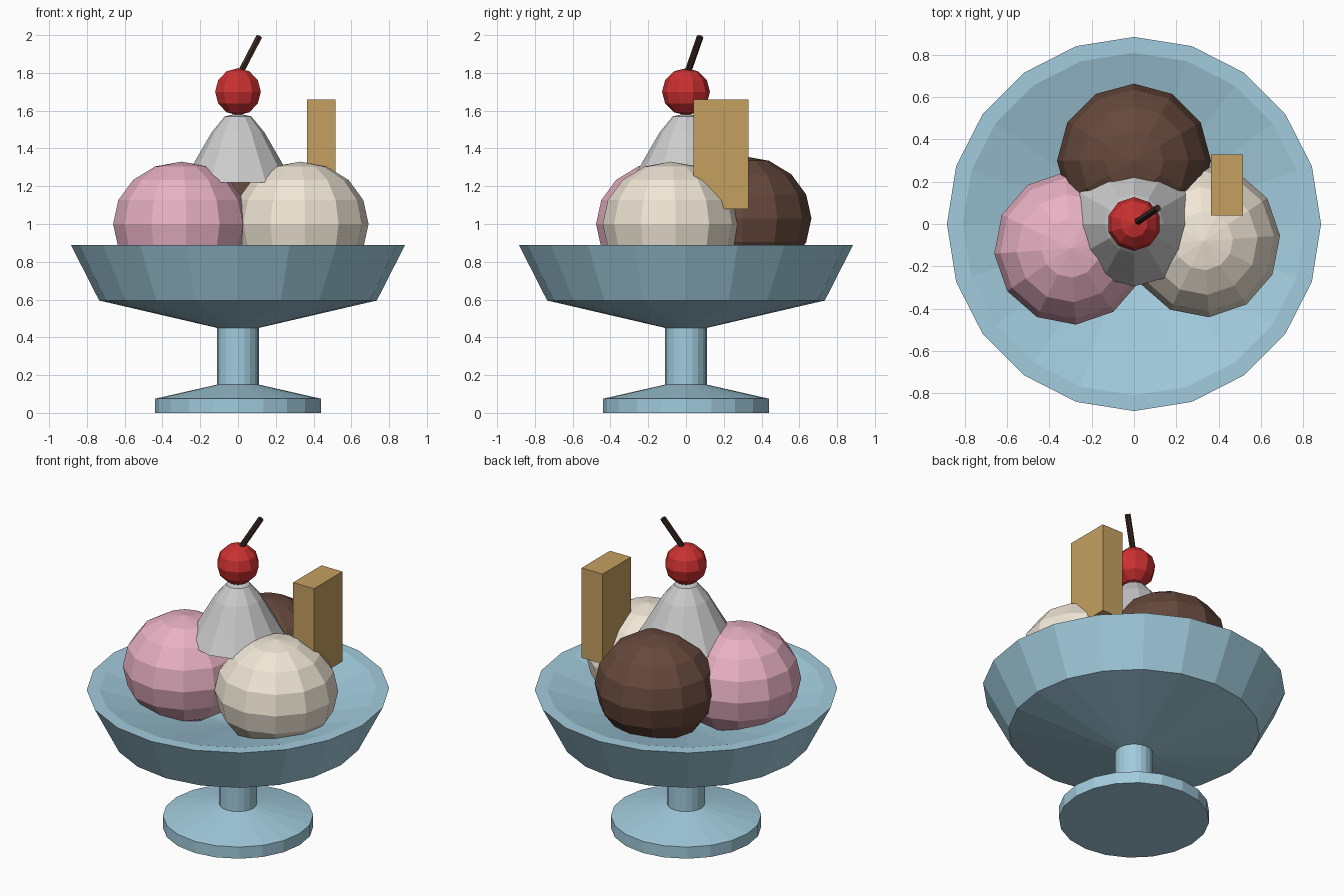
import bpy, bmesh, math
from mathutils import Vector, Matrix

if "Cube" in bpy.data.objects:
    bpy.data.objects.remove(bpy.data.objects["Cube"])


def material(name, rgb):
    m = bpy.data.materials.new(name)
    m.diffuse_color = (*rgb, 1)
    m.use_nodes = True
    m.node_tree.nodes["Principled BSDF"].inputs["Base Color"].default_value = m.diffuse_color
    return m


def finish(name, bm, mat=None):
    bmesh.ops.remove_doubles(bm, verts=bm.verts, dist=1e-5)
    bmesh.ops.recalc_face_normals(bm, faces=bm.faces)
    me = bpy.data.meshes.new(name)
    bm.to_mesh(me)
    bm.free()
    ob = bpy.data.objects.new(name, me)
    bpy.context.collection.objects.link(ob)
    if mat:
        me.materials.append(mat)
    return ob


def lathe(name, profile, sides, mat=None):
    """Spin an (r, z) profile that starts and ends on the axis."""
    bm = bmesh.new()
    vs = [bm.verts.new((r, 0, z)) for r, z in profile]
    es = [bm.edges.new(p) for p in zip(vs, vs[1:])]
    bmesh.ops.spin(bm, geom=vs + es, axis=(0, 0, 1), cent=(0, 0, 0),
                   angle=math.tau, steps=sides, use_merge=True)
    return finish(name, bm, mat)


def ball(name, loc, r, rz, seg, rings, mat, turn=0):
    bm = bmesh.new()
    bmesh.ops.create_uvsphere(bm, u_segments=seg, v_segments=rings, radius=1)
    bmesh.ops.transform(bm, verts=bm.verts, matrix=Matrix.Translation(loc)
                        @ Matrix.Diagonal((r, r, rz, 1))
                        @ Matrix.Rotation(math.radians(turn), 4, 'Z'))
    return finish(name, bm, mat)


glass = material("blue_glass", (0.36, 0.60, 0.72))
pink = material("pink_ice", (0.81, 0.44, 0.55))
cream = material("vanilla_ice", (0.87, 0.79, 0.67))
brown = material("chocolate_ice", (0.13, 0.065, 0.045))
red = material("cherry_red", (0.60, 0.03, 0.03))
dark = material("stem_brown", (0.04, 0.02, 0.015))
biscuit = material("biscuit", (0.56, 0.35, 0.12))

# Footed dish: foot, stem, bowl, flat rim and sloping inside
lathe("dish", [(0, 0), (0.44, 0), (0.44, 0.075), (0.11, 0.15), (0.11, 0.45),
               (0.735, 0.595), (0.885, 0.89), (0.81, 0.89), (0, 0.66)], 20, glass)

# Three scoops
ball("strawberry_scoop", (-0.30, -0.115, 1.0), 0.362, 0.33, 12, 8, pink, 4)
ball("vanilla_scoop", (0.33, -0.08, 1.0), 0.362, 0.33, 12, 8, cream, 4)
ball("chocolate_scoop", (0, 0.30, 1.03), 0.364, 0.33, 12, 8, brown)

# Whipped cream peak
lathe("whipped_cream", [(0, 1.22), (0.295, 1.22), (0.235, 1.32), (0.14, 1.485),
                        (0.07, 1.57), (0, 1.585)], 12)

# Cherry with its slanted stem
ball("cherry", (0, 0, 1.70), 0.127, 0.125, 10, 6, red)
a, b = Vector((0.012, 0.008, 1.80)), Vector((0.112, 0.075, 1.992))
bm = bmesh.new()
bmesh.ops.create_cone(bm, cap_ends=True, segments=6, radius1=0.018, radius2=0.018,
                      depth=(b - a).length)
bmesh.ops.transform(bm, verts=bm.verts, matrix=Matrix.Translation((a + b) / 2)
                    @ (b - a).to_track_quat('Z', 'Y').to_matrix().to_4x4())
finish("cherry_stem", bm, dark)

# Wafer standing in the vanilla scoop
bm = bmesh.new()
bmesh.ops.create_cube(bm, size=1, matrix=Matrix.Translation((0.44, 0.185, 1.37))
                      @ Matrix.Diagonal((0.15, 0.29, 0.58, 1)))
finish("wafer", bm, biscuit)
